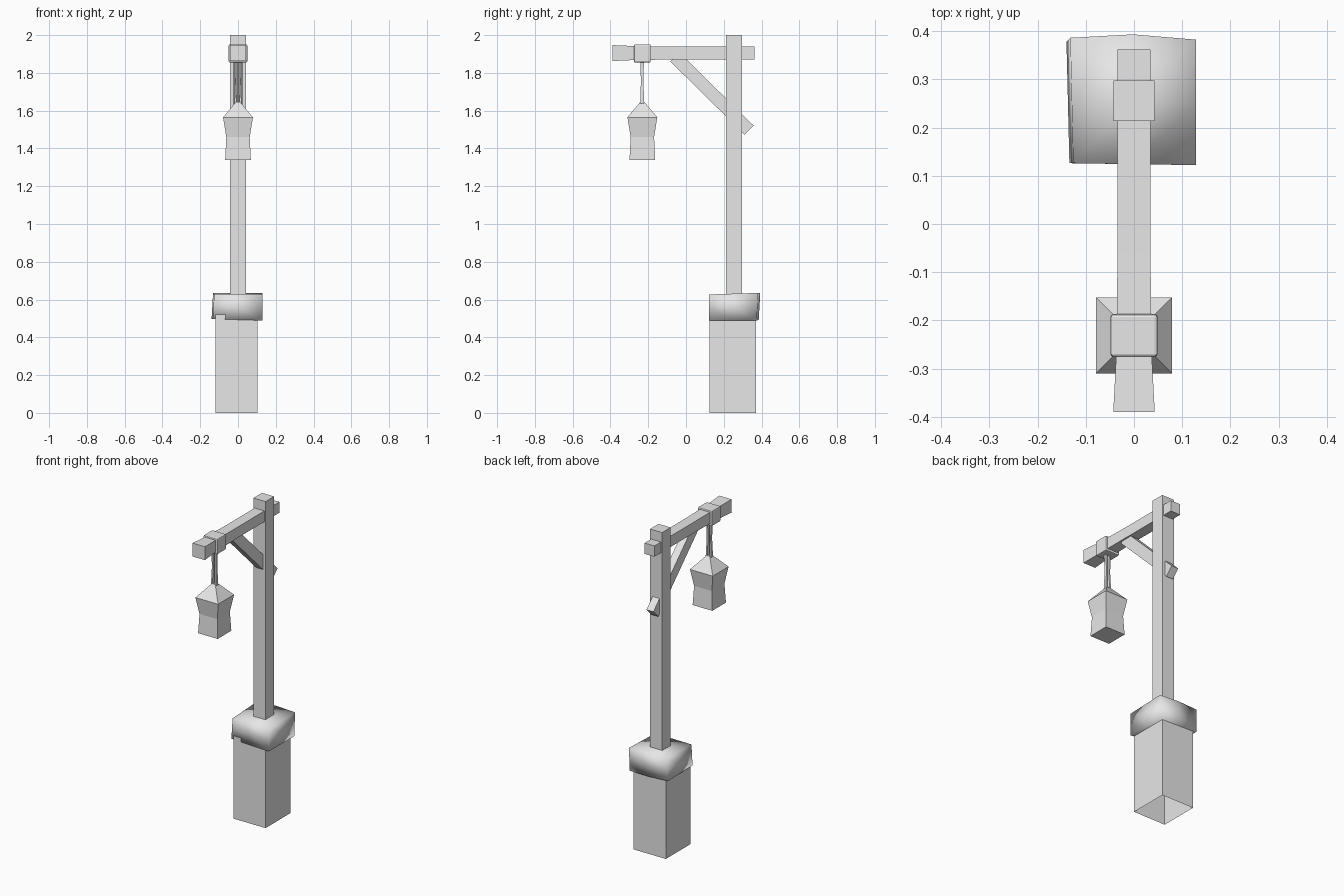
import bpy, bmesh
from mathutils import Vector

cube = bpy.data.objects.get("Cube")
if cube:
    bpy.data.objects.remove(cube)

grey = bpy.data.materials.new("plain_grey")
grey.use_nodes = True
grey.diffuse_color = (0.8, 0.8, 0.8, 1)
grey.node_tree.nodes["Principled BSDF"].inputs["Base Color"].default_value = (0.8, 0.8, 0.8, 1)


def finish(name, bm):
    bmesh.ops.recalc_face_normals(bm, faces=bm.faces)
    mesh = bpy.data.meshes.new(name)
    bm.to_mesh(mesh)
    bm.free()
    mesh.materials.append(grey)
    ob = bpy.data.objects.new(name, mesh)
    bpy.context.collection.objects.link(ob)
    return ob


def loft(bm, rings, cap_start=True, cap_end=True):
    """Skin a list of matching four-point rings."""
    loops = [[bm.verts.new(p) for p in ring] for ring in rings]
    for a, b in zip(loops, loops[1:]):
        for i in range(4):
            j = (i + 1) % 4
            bm.faces.new((a[i], a[j], b[j], b[i]))
    if cap_start:
        bm.faces.new(loops[0][::-1])
    if cap_end:
        bm.faces.new(loops[-1])


SIGNS = ((-1, -1), (1, -1), (1, 1), (-1, 1))


def level(cx, cy, z, hx, hy):
    return [(cx + sx * hx, cy + sy * hy, z) for sx, sy in SIGNS]


# Foundation pillar, open underneath
bm = bmesh.new()
loft(bm, [level(-0.008, 0.248, z, 0.112, 0.123) for z in (0, 0.52)], cap_start=False)
finish("pillar", bm)

# Worn capstone: a subdivided block with uneven corners
bm = bmesh.new()
bmesh.ops.create_cube(bm, size=2)
bmesh.ops.subdivide_edges(bm, edges=bm.edges, cuts=1, use_grid_fill=True)
for v in bm.verts:
    x, y, z = v.co
    v.co = (x * 0.131 - 0.002 - 0.003 * y * (x < 0) + 0.004 * z * (x < 0),
            0.252 + y * 0.128 + 0.004 * z * (y > 0) + (0.009 if x == 0 and y > 0 else 0) - 0.002 * x,
            0.562 + z * 0.069 + 0.004 * y * (z > 0) - 0.004 * x * (z < 0))
cap = finish("capstone", bm)
for p in cap.data.polygons:
    p.use_smooth = True

# Upright post
bm = bmesh.new()
loft(bm, [level(0, 0.255, z, 0.042, 0.042) for z in (0.55, 2.0)])
finish("post", bm)

# Cross beam, flaring at its free end
bm = bmesh.new()
sections = ((-0.39, 0.043, 0.042), (-0.275, 0.037, 0.037),
            (-0.06, 0.034, 0.034), (0.362, 0.034, 0.034))
loft(bm, [[(sx * hx, y, 1.905 + sz * hz) for sx, sz in SIGNS] for y, hx, hz in sections])
finish("beam", bm)

# Diagonal brace passing through the post
bm = bmesh.new()
start, end = Vector((0, -0.06, 1.885)), Vector((0, 0.334, 1.497))
across = Vector((0, 0.7, 0.71)) * 0.034
loft(bm, [[c + Vector((sx * 0.024, 0, 0)) + across * s for sx, s in SIGNS]
          for c in (start, end)])
finish("brace", bm)

# Strap around the beam
bm = bmesh.new()
loft(bm, [level(0, -0.231, z, 0.049, 0.044) for z in (1.855, 1.951)])
strap = finish("strap", bm)
bevel = strap.modifiers.new("soft_edges", "BEVEL")
bevel.width = 0.006
bevel.segments = 2

# Pair of hanging cords
for side, label in ((1, "left"), (-1, "right")):
    bm = bmesh.new()
    loft(bm, [level(side * x, -0.232, z, 0.005, h)
              for z, x, h in ((1.62, 0.014, 0.011), (1.75, 0.009, 0.007), (1.87, 0.012, 0.009))])
    finish(label + "_cord", bm)

# Lantern with a pyramid roof and pinched body
bm = bmesh.new()
loft(bm, [level(0, -0.231, z, h, h) for z, h in
          ((1.34, 0.068), (1.46, 0.062), (1.565, 0.079), (1.645, 0.012))])
finish("lantern", bm)
